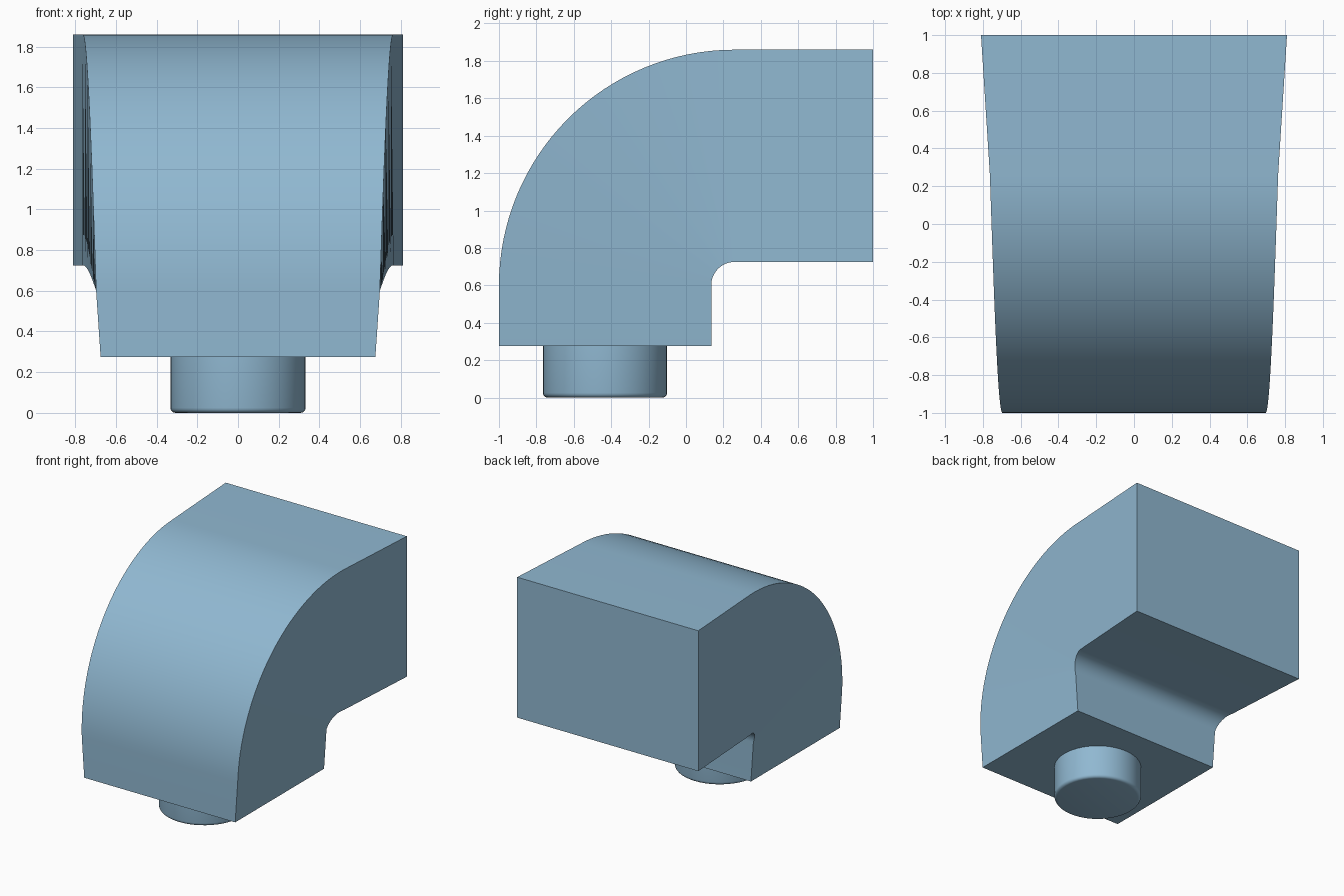
import bpy, bmesh, math

if "Cube" in bpy.data.objects:
    bpy.data.objects.remove(bpy.data.objects["Cube"])

blue = bpy.data.materials.new("light_blue")
blue.diffuse_color = (0.28, 0.48, 0.64, 1)
blue.use_nodes = True
blue.node_tree.nodes["Principled BSDF"].inputs["Base Color"].default_value = blue.diffuse_color


def finish(bm, name):
    bmesh.ops.recalc_face_normals(bm, faces=bm.faces)
    mesh = bpy.data.meshes.new(name)
    bm.to_mesh(mesh)
    bm.free()
    mesh.materials.append(blue)
    obj = bpy.data.objects.new(name, mesh)
    bpy.context.collection.objects.link(obj)
    bpy.ops.object.select_all(action='DESELECT')
    obj.select_set(True)
    bpy.context.view_layer.objects.active = obj
    bpy.ops.object.shade_smooth_by_angle(angle=math.radians(30))
    return obj


# Elbow duct: rectangular section swept up, round the bend, then back, widening steadily
CY, CZ, R_IN, R_OUT, STEPS = 0.26, 0.60, 0.125, 1.26, 32
sections = [((-1.0, 0.275), (0.135, 0.275), 0.675)]  # outer (y, z), inner (y, z), half width
for i in range(STEPS + 1):
    t = i / STEPS
    c, s = math.cos(t * math.pi / 2), math.sin(t * math.pi / 2)
    sections.append(((CY - R_OUT * c, CZ + R_OUT * s),
                     (CY - R_IN * c, CZ + R_IN * s), 0.697 + 0.066 * t))
sections.append(((1.0, 1.86), (1.0, 0.725), 0.81))

bm = bmesh.new()
rings = []
for (oy, oz), (iy, iz), w in sections:
    rings.append([bm.verts.new(p) for p in
                  ((-w, oy, oz), (w, oy, oz), (w, iy, iz), (-w, iy, iz))])
for a, b in zip(rings, rings[1:]):
    for k in range(4):
        n = (k + 1) % 4
        bm.faces.new((a[k], a[n], b[n], b[k]))
bm.faces.new(rings[0])
bm.faces.new(rings[-1])
finish(bm, "elbow_duct")

# Round peg underneath with a small rounded lower rim
SIDES, RADIUS, RIM = 48, 0.332, 0.025
profile = [(RADIUS - RIM + RIM * math.sin(a), RIM - RIM * math.cos(a))
           for a in (j * math.pi / 8 for j in range(5))] + [(RADIUS, 0.276)]
bm = bmesh.new()
rings = [[bm.verts.new((r * math.cos(k * math.tau / SIDES),
                        -0.433 + r * math.sin(k * math.tau / SIDES), z))
          for k in range(SIDES)] for r, z in profile]
for a, b in zip(rings, rings[1:]):
    for k in range(SIDES):
        n = (k + 1) % SIDES
        bm.faces.new((a[k], a[n], b[n], b[k]))
bm.faces.new(rings[0])
bm.faces.new(rings[-1])
finish(bm, "round_peg")
